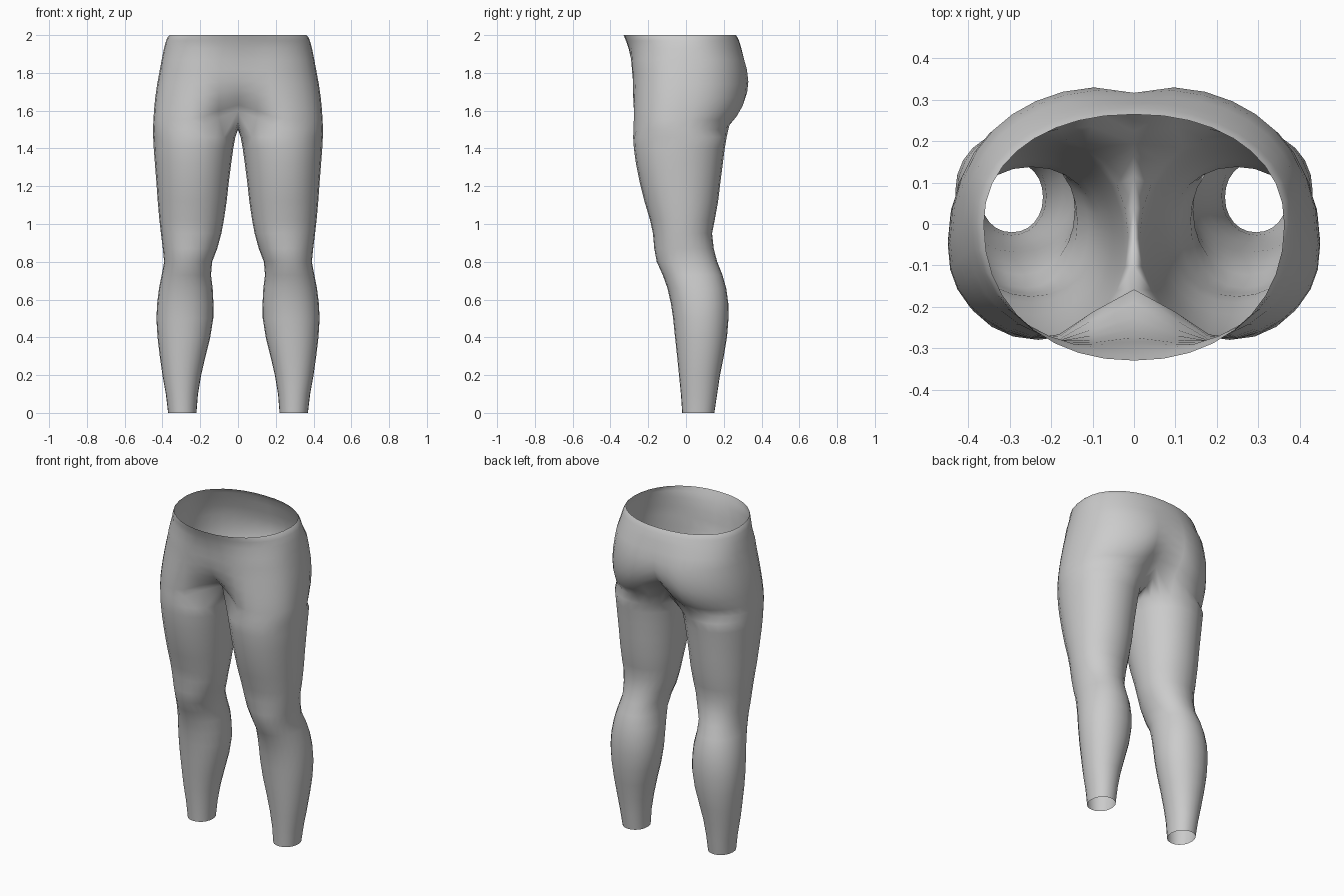
import bpy, bmesh
from math import sin, cos, radians, exp

N = 24        # points around a leg
OUT = 18      # points 0..18 also run up the hip, 19..23 form the crotch


def power(v, e):
    return (abs(v) ** e) * (1 if v >= 0 else -1)


# Leg sections: z, inner x, outer x, front y, back y
LEG = [
    (0.00, .22, .37, -.02, .15), (0.10, .212, .382, -.027, .165),
    (0.20, .195, .40, -.037, .18), (0.30, .172, .414, -.047, .20),
    (0.40, .147, .426, -.058, .217), (0.50, .131, .432, -.068, .225),
    (0.58, .13, .428, -.08, .224), (0.66, .134, .418, -.098, .213),
    (0.73, .143, .404, -.123, .193), (0.80, .137, .391, -.155, .165),
    (0.87, .110, .398, -.168, .147), (0.95, .088, .408, -.175, .138),
    (1.02, .075, .416, -.19, .152), (1.12, .060, .425, -.22, .17),
    (1.22, .049, .432, -.245, .182), (1.32, .036, .440, -.265, .195),
    (1.40, .025, .446, -.276, .205), (1.46, .014, .449, -.28, .215),
]

# Hip sections: z, lift at centre, half width, widest y, front y, back y,
# front groove depth, back cleft depth
HIP = [
    (1.50, .10, .450, -.05, -.318, .245, .160, .05),
    (1.55, .08, .448, -.05, -.315, .285, .125, .06),
    (1.61, .06, .444, -.04, -.312, .318, .085, .05),
    (1.67, .04, .438, -.03, -.308, .333, .055, .035),
    (1.74, .02, .428, -.02, -.304, .338, .030, .022),
    (1.81, .01, .415, -.01, -.302, .329, .018, .012),
    (1.87, 0, .404, 0, -.305, .313, .015, .006),
    (1.93, 0, .392, 0, -.310, .295, .006, .002),
    (1.97, 0, .381, 0, -.318, .281, 0, 0),
    (1.99, 0, .372, 0, -.326, .271, 0, 0),
    (2.00, 0, .363, 0, -.330, .265, 0, 0),
]

# Crotch centre line from back to front: y, z
CROTCH = [(.165, 1.54), (.115, 1.512), (.04, 1.50), (-.04, 1.51), (-.105, 1.545)]

bm = bmesh.new()


def leg_ring(z, x0, x1, y0, y1):
    ring = []
    for i in range(N):
        a = radians(-135 + i * 360 / N)
        ring.append(bm.verts.new(((x0 + x1) / 2 + (x1 - x0) / 2 * power(cos(a), .95),
                                  (y0 + y1) / 2 + (y1 - y0) / 2 * power(sin(a), .95), z)))
    return ring


def hip_ring(z, lift, half, yc, yf, yb, groove, cleft):
    ring = []
    e = .85 if z < 1.9 else .93
    for i in range(OUT + 1):
        a = radians(-90 + i * 180 / OUT)
        x = half * power(max(cos(a), 0), e) if 0 < i < OUT else 0
        s = power(sin(a), e)
        wide = exp(-(x / .15) ** 2)
        if s < 0:
            y = yc + (yc - yf) * s + groove * wide
        else:
            y = yc + (yb - yc) * s - cleft * exp(-(x / .07) ** 2)
        ring.append(bm.verts.new((x, y, z + lift * wide)))
    return ring


def bridge(a, b, closed):
    n = len(a)
    for i in range(n if closed else n - 1):
        j = (i + 1) % n
        bm.faces.new((a[i], a[j], b[j], b[i]))


# Right leg, crotch seam and right half of the hips
legs = [leg_ring(*row) for row in LEG]
hips = [hip_ring(*row) for row in HIP]
seam = [bm.verts.new((0, y, z)) for y, z in CROTCH]
for a, b in zip(legs, legs[1:]):
    bridge(a, b, True)
bridge(legs[-1], hips[0] + seam, True)
for a, b in zip(hips, hips[1:]):
    bridge(a, b, False)

# Other half by mirroring
bmesh.ops.mirror(bm, geom=bm.verts[:] + bm.edges[:] + bm.faces[:],
                 axis='X', merge_dist=.0005)
bmesh.ops.remove_doubles(bm, verts=bm.verts[:], dist=.0005)
bmesh.ops.recalc_face_normals(bm, faces=bm.faces[:])
for f in bm.faces:
    f.smooth = True

mesh = bpy.data.meshes.new("leggings")
bm.to_mesh(mesh)
bm.free()
obj = bpy.data.objects.new("leggings", mesh)
bpy.context.collection.objects.link(obj)
